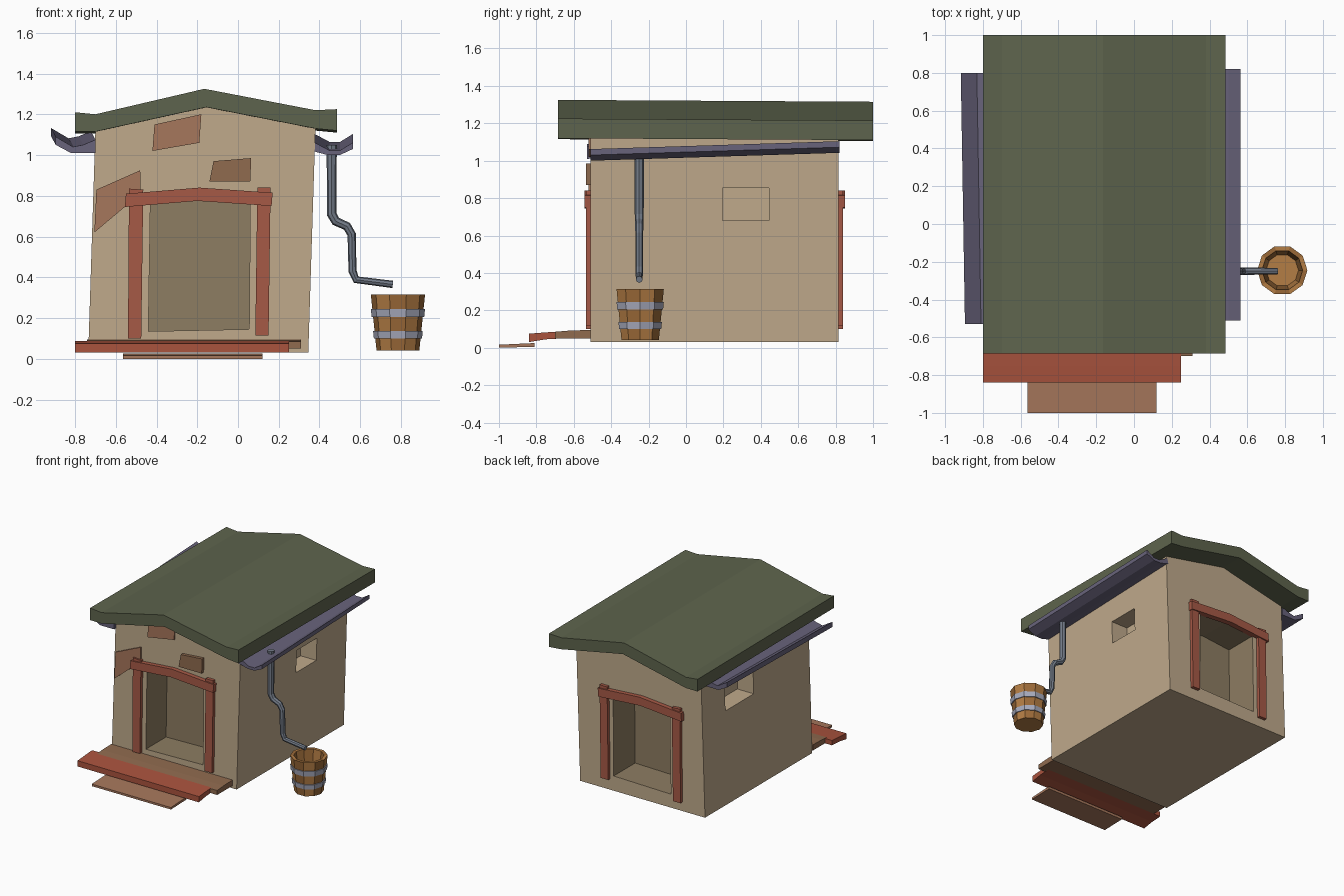
import bpy, bmesh, math
from mathutils import Vector

if "Cube" in bpy.data.objects:
    bpy.data.objects.remove(bpy.data.objects["Cube"])


def mat(name, r, g, b):
    m = bpy.data.materials.new(name)
    m.diffuse_color = [(c / 255) ** 2.2 for c in (r, g, b)] + [1]
    m.use_nodes = True
    m.node_tree.nodes["Principled BSDF"].inputs["Base Color"].default_value = m.diffuse_color
    return m


WALL = mat("plaster", 190, 168, 138)
INNER = mat("dark_plaster", 140, 124, 98)
ROOF = mat("roof_green", 94, 100, 78)
RED = mat("red_wood", 165, 90, 72)
STEP = mat("step_red", 168, 84, 64)
BRICK = mat("clay", 165, 118, 92)
BROWN = mat("brown_wood", 142, 106, 80)
TIN = mat("gutter_tin", 104, 99, 122)
PIPE = mat("pipe_grey", 115, 123, 136)
OAK = mat("oak", 178, 124, 70)
OAK2 = mat("oak_dark", 152, 104, 58)
BAND = mat("band_metal", 165, 168, 186)


def finish(name, bm, mats):
    bmesh.ops.recalc_face_normals(bm, faces=bm.faces)
    me = bpy.data.meshes.new(name)
    bm.to_mesh(me)
    bm.free()
    for m in mats:
        me.materials.append(m)
    ob = bpy.data.objects.new(name, me)
    bpy.context.collection.objects.link(ob)
    return ob


def prism(name, prof, a, b, *mats, axis="y", shift=(0, 0), index=0):
    """Extrude a 2D profile along an axis from a to b; shift moves the far end."""
    def place(p, t, s):
        u, v = p[0] + s[0], p[1] + s[1]
        return (u, t, v) if axis == "y" else (t, u, v)
    bm = bmesh.new()
    near = [bm.verts.new(place(p, a, (0, 0))) for p in prof]
    far = [bm.verts.new(place(p, b, shift)) for p in prof]
    n = len(prof)
    faces = [bm.faces.new(near), bm.faces.new(far[::-1])]
    for i in range(n):
        j = (i + 1) % n
        faces.append(bm.faces.new((near[i], far[i], far[j], near[j])))
    for f in faces:
        f.material_index = index
    return finish(name, bm, mats)


def lathe(name, rings, centre, mats, closed=False, sides=10):
    """Spin (radius, z) rings into a faceted part, alternating materials per side."""
    bm = bmesh.new()
    loops = [[bm.verts.new((centre[0] + r * math.cos(k * math.tau / sides),
                            centre[1] + r * math.sin(k * math.tau / sides), z))
              for k in range(sides)] for r, z in rings]
    pairs = list(zip(loops, loops[1:]))
    if closed:
        pairs.append((loops[-1], loops[0]))
    else:
        bm.faces.new(loops[0])
        bm.faces.new(loops[-1])
    for lo, hi in pairs:
        for k in range(sides):
            j = (k + 1) % sides
            f = bm.faces.new((lo[k], lo[j], hi[j], hi[k]))
            f.material_index = k % len(mats)
    return finish(name, bm, mats)


# House body with recessed doorways and windows
body = prism("house_body", [(-0.735, 0.03), (0.345, 0.03), (0.38, 1.13), (-0.155, 1.25), (-0.70, 1.12)],
             -0.51, 0.815, WALL, INNER)
door = [(-0.44, 0.135), (0.055, 0.145), (0.06, 0.76), (-0.19, 0.785), (-0.43, 0.76)]
win_r = [(0.195, 0.68), (0.445, 0.68), (0.445, 0.855), (0.195, 0.855)]
win_l = [(0.18, 0.75), (0.53, 0.75), (0.53, 0.94), (0.18, 0.94)]
cutters = [
    prism("front_door_cutter", door, -0.7, -0.26, WALL, INNER, index=1),
    prism("back_door_cutter", door, 0.55, 1.0, WALL, INNER, index=1),
    prism("right_window_cutter", win_r, 0.23, 0.6, WALL, INNER, axis="x"),
    prism("left_window_cutter", win_l, -0.9, -0.57, WALL, INNER, axis="x"),
]
for c in cutters:
    c.hide_render = True
    c.hide_viewport = True
    mod = body.modifiers.new(c.name, "BOOLEAN")
    mod.operation = "DIFFERENCE"
    mod.solver = "EXACT"
    mod.object = c

# Roof slab with flared eaves
prism("roof", [(-0.80, 1.115), (-0.70, 1.115), (-0.155, 1.235), (0.38, 1.13), (0.485, 1.12),
               (0.485, 1.225), (0.38, 1.22), (-0.165, 1.325), (-0.70, 1.20), (-0.80, 1.21)],
      -0.685, 1.0, ROOF, shift=(0, -0.01))

# Door frames, front and back
left_post = [(-0.54, 0.10), (-0.475, 0.10), (-0.465, 0.83), (-0.535, 0.835)]
right_post = [(0.085, 0.115), (0.15, 0.115), (0.16, 0.84), (0.095, 0.84)]
lintel = [(-0.555, 0.745), (-0.20, 0.775), (0.165, 0.75), (0.17, 0.815), (-0.19, 0.84), (-0.55, 0.81)]
for side, wall, out in (("front", -0.51, -1), ("back", 0.815, 1)):
    for part, prof, t in (("left_post", left_post, 0.025), ("right_post", right_post, 0.025),
                          ("lintel", lintel, 0.034)):
        prism(f"{side}_{part}", prof, wall - out * 0.01, wall + out * t, RED)

# Exposed bricks on the front wall
bricks = [
    ([(-0.42, 1.02), (-0.19, 1.06), (-0.18, 1.20), (-0.41, 1.15)], BRICK, 0.01),
    ([(-0.14, 0.87), (0.06, 0.87), (0.065, 0.985), (-0.12, 0.97)], BROWN, 0.025),
    ([(-0.705, 0.62), (-0.55, 0.75), (-0.475, 0.75), (-0.48, 0.925), (-0.695, 0.83)], BRICK, 0.012),
]
for i, (prof, m, t) in enumerate(bricks):
    prism(f"brick_{i + 1}", prof, -0.50, -0.51 - t, m)

# Step planks
prism("upper_plank", [(-0.70, 0.05), (-0.51, 0.05), (-0.51, 0.095), (-0.62, 0.092), (-0.70, 0.085)],
      -0.74, 0.31, BROWN, axis="x")
prism("middle_plank", [(-0.84, 0.03), (-0.75, 0.045), (-0.66, 0.05), (-0.66, 0.088), (-0.75, 0.082), (-0.84, 0.075)],
      -0.80, 0.25, STEP, axis="x")
prism("lower_plank", [(-1.0, 0.0), (-0.81, 0.005), (-0.81, 0.025), (-1.0, 0.016)],
      -0.565, 0.12, BRICK, axis="x")

# Gutters, sloping down to the front
prism("right_gutter", [(0.365, 1.02), (0.44, 1.0), (0.50, 1.0), (0.565, 1.03), (0.565, 1.062),
                       (0.50, 1.022), (0.45, 1.022), (0.375, 1.062)],
      -0.51, 0.82, TIN, shift=(0, 0.042))
prism("left_gutter", [(-0.70, 1.01), (-0.82, 1.01), (-0.895, 1.05), (-0.895, 1.09),
                      (-0.81, 1.04), (-0.76, 1.05), (-0.70, 1.075)],
      -0.53, 0.80, TIN, shift=(-0.022, 0.042))

# Downspout
path = [(0.46, 1.05), (0.46, 0.71), (0.48, 0.675), (0.535, 0.65), (0.558, 0.61),
        (0.562, 0.43), (0.58, 0.388), (0.76, 0.365)]
cu = bpy.data.curves.new("downspout", "CURVE")
cu.dimensions = "3D"
cu.bevel_depth = 0.025
cu.bevel_resolution = 2
cu.use_fill_caps = True
sp = cu.splines.new("POLY")
sp.points.add(len(path) - 1)
for i, (pt, (x, z)) in enumerate(zip(sp.points, path)):
    pt.co = (x, -0.25, z, 1)
    pt.radius = 1 - 0.04 * i
sp.use_smooth = False
cu.materials.append(PIPE)
bpy.context.collection.objects.link(bpy.data.objects.new("downspout", cu))

# Bucket with staves and metal bands
C = (0.785, -0.245)
lathe("bucket", [(0.105, 0.04), (0.133, 0.315), (0.108, 0.315), (0.086, 0.075)], C, [OAK, OAK2])


def band(name, z0, z1):
    r0, r1 = (0.101 + 0.1018 * z for z in (z0, z1))
    lathe(name, [(r0 - 0.004, z0), (r0 + 0.007, z0), (r1 + 0.007, z1), (r1 - 0.004, z1)], C, [BAND], closed=True)


band("lower_band", 0.10, 0.137)
band("upper_band", 0.205, 0.245)
